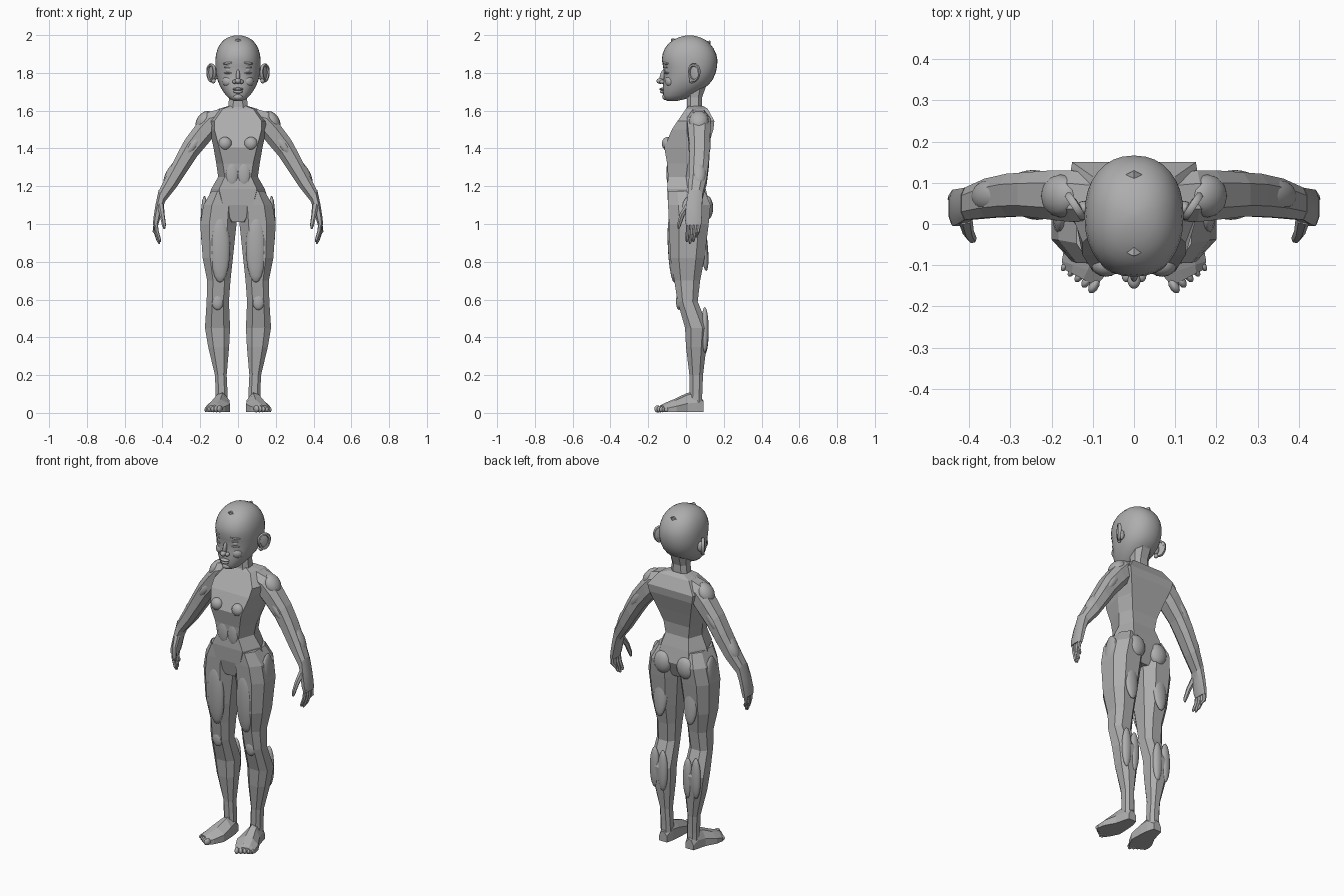
import bpy, bmesh, math
from mathutils import Matrix, Vector, Euler

skin = bpy.data.materials.new("plain grey")
skin.diffuse_color = (0.42, 0.42, 0.42, 1)
OCT = [(-1, -.5), (-.5, -1), (.5, -1), (1, -.5), (1, .5), (.5, 1), (-.5, 1), (-1, .5)]


def finish(name, bm, mirror=False, smooth=0):
    bmesh.ops.recalc_face_normals(bm, faces=bm.faces)
    me = bpy.data.meshes.new(name)
    bm.to_mesh(me)
    bm.free()
    me.materials.append(skin)
    ob = bpy.data.objects.new(name, me)
    bpy.context.collection.objects.link(ob)
    if mirror:
        ob.modifiers.new("mirror", 'MIRROR').use_mirror_merge = False
    if smooth:
        bpy.ops.object.select_all(action='DESELECT')
        ob.select_set(True)
        bpy.context.view_layer.objects.active = ob
        bpy.ops.object.shade_smooth_by_angle(angle=math.radians(smooth))
    return ob


def add_loft(bm, rings):
    vs = [[bm.verts.new(p) for p in r] for r in rings]
    n = len(vs[0])
    for a, b in zip(vs, vs[1:]):
        for i in range(n):
            bm.faces.new((a[i], a[(i + 1) % n], b[(i + 1) % n], b[i]))
    bm.faces.new(vs[0])
    bm.faces.new(vs[-1])


def loft(name, rings, mirror=False, smooth=0):
    bm = bmesh.new()
    add_loft(bm, rings)
    return finish(name, bm, mirror, smooth)


def blobs(name, items, mirror=True, seg=16):
    """Smooth ellipsoids: (centre, radii, rotation in degrees)."""
    bm = bmesh.new()
    for c, r, rot in items:
        e = Euler([math.radians(a) for a in rot])
        m = Matrix.LocRotScale(Vector(c), e, Vector(r))
        bmesh.ops.create_uvsphere(bm, u_segments=seg, v_segments=seg // 2 + 2, radius=1, matrix=m)
    return finish(name, bm, mirror, 60)


def tubes(name, paths, sides=6):
    """Tapered limbs: each path lists (x, y, z, radius)."""
    bm = bmesh.new()
    for path in paths:
        d = (Vector(path[-1][:3]) - Vector(path[0][:3])).normalized()
        u = d.orthogonal().normalized()
        w = d.cross(u)
        add_loft(bm, [[Vector(p[:3]) + p[3] * (u * math.cos(t) + w * math.sin(t))
                       for t in [k * math.tau / sides for k in range(sides)]] for p in path])
    return finish(name, bm, True, 40)


# torso: z, side width, front width, front y, back width, back y, side y
torso = [(1.01, .10, .03, -.075, .05, .09, .02), (1.10, .17, .08, -.095, .10, .125, .02),
         (1.185, .142, .10, -.10, .09, .105, .01), (1.25, .105, .07, -.095, .075, .085, .0),
         (1.32, .115, .08, -.10, .085, .09, .01), (1.405, .13, .10, -.115, .11, .115, .02),
         (1.50, .15, .125, -.075, .14, .145, .05), (1.545, .165, .125, -.045, .15, .15, .06),
         (1.61, .10, .08, .0, .10, .115, .06), (1.625, .05, .04, .015, .05, .09, .05)]
loft("torso", [[(0, f, z), (wf, f, z), (ws, m, z), (wb, b, z), (0, b, z),
                (-wb, b, z), (-ws, m, z), (-wf, f, z)] for z, ws, wf, f, wb, b, m in torso])

# neck
loft("neck", [[(u * w, (f + b) / 2 + v * (b - f) / 2, z) for u, v in OCT]
              for z, w, f, b in [(1.57, .075, -.01, .11), (1.62, .052, .005, .085),
                                 (1.67, .047, .005, .085), (1.74, .055, -.02, .11)]])

# legs: z, inner x, outer x, front y, back y
legs = [(1.175, .01, .14, -.095, .10), (1.10, .005, .183, -.095, .13), (1.0, .008, .20, -.09, .12),
        (.82, .027, .187, -.083, .098), (.70, .04, .163, -.062, .075), (.59, .048, .166, -.045, .062),
        (.45, .042, .175, -.005, .118), (.35, .047, .158, .0, .108), (.20, .06, .122, .018, .09),
        (.10, .055, .118, .02, .086), (.04, .055, .118, .015, .086)]
loft("leg", [[((i + o) / 2 + u * (o - i) / 2, (f + b) / 2 + v * (b - f) / 2, z) for u, v in OCT]
             for z, i, o, f, b in legs], True)

# feet: inner point, outer point, top z
feet = [((.062, .092), (.113, .092), .06), ((.05, .05), (.122, .06), .11),
        ((.045, .0), (.135, .01), .10), ((.043, -.07), (.168, -.05), .068),
        ((.07, -.125), (.175, -.09), .048), ((.092, -.15), (.17, -.11), .036)]
foot_rings = []
for (ix, iy), (ox, oy), h in feet:
    prof = [(0, 0), (1, 0), (1, .45), (.75, .9), (.4, 1), (0, .6)]
    foot_rings.append([(ix + (ox - ix) * s, iy + (oy - iy) * s, .005 + h * t) for s, t in prof])
loft("foot", foot_rings, True)
blobs("toes", [((.097 + .0175 * k, -.150 + .0125 * k, .021 - .001 * k),
                (.012 - .001 * k, .021 - .001 * k, .019 - .0015 * k), (0, 0, 30)) for k in range(5)], seg=10)

# arms: outer x z, inner x z, front y, back y
arms = [(.09, 1.61, .09, 1.48, .01, .12), (.16, 1.592, .135, 1.455, .005, .13),
        (.215, 1.535, .155, 1.43, .01, .13), (.282, 1.445, .215, 1.36, .018, .125),
        (.325, 1.365, .262, 1.29, .018, .122), (.375, 1.265, .325, 1.195, .015, .11),
        (.42, 1.175, .385, 1.12, .01, .088)]
loft("arm", [[((xi + xo) / 2 + u * (xo - xi) / 2, (f + b) / 2 + v * (b - f) / 2,
               (zi + zo) / 2 + u * (zo - zi) / 2) for u, v in OCT]
             for xo, zo, xi, zi, f, b in arms], True)

# hands
palm = [(.42, 1.18, .385, 1.12, .01, .088), (.437, 1.10, .40, 1.08, .0, .085),
        (.448, 1.03, .415, 1.02, -.005, .083), (.45, .995, .424, .99, .0, .08)]
loft("palm", [[((xi + xo) / 2 + u * (xo - xi) / 2, (f + b) / 2 + v * (b - f) / 2,
                (zi + zo) / 2 + u * (zo - zi) / 2) for u, v in OCT]
              for xo, zo, xi, zi, f, b in palm], True, 30)
tubes("fingers", [[(.436, .01 + .02 * k, 1.01, .011), (.442 - .004 * (3 - k), .009 + .018 * k, .96, .0105),
                   (.428 - .004 * (3 - k), .005 + .017 * k, e + .012, .009),
                   (.424 - .004 * (3 - k), .004 + .017 * k, e, .004)]
                  for k, e in enumerate((.905, .895, .905, .93))])
tubes("thumb", [[(.41, .015, 1.10, .018), (.402, -.02, 1.05, .014),
                 (.392, -.037, .995, .011), (.39, -.04, .975, .005)]])

# muscle pads over the flat body
blobs("front_thigh_pad", [((.095, -.072, .87), (.053, .024, .18), (3, 0, 0))])
blobs("outer_thigh_pad", [((.178, .02, 1.0), (.02, .055, .15), (0, 0, 0))])
blobs("back_thigh_pad", [((.10, .092, .90), (.045, .022, .15), (6, 0, 0))])
blobs("buttock_pad", [((.075, .11, 1.085), (.055, .034, .065), (0, 0, 0))])
blobs("calf_pad", [((.082, .10, .43), (.03, .02, .12), (0, 0, 0)),
                   ((.135, .10, .44), (.03, .02, .12), (0, 0, 0))])
blobs("knee_pad", [((.108, -.037, .59), (.032, .016, .045), (0, 0, 0))])
blobs("chest_pad", [((.068, -.098, 1.425), (.036, .03, .036), (0, 0, 0))])
blobs("belly_pad", [((.032, -.09, 1.27), (.035, .014, .07), (0, 0, 0))])
blobs("shoulder_pad", [((.178, .068, 1.545), (.04, .052, .06), (0, -35, 0))])
blobs("upper_arm_pad", [((.235, .04, 1.42), (.027, .03, .075), (0, -37, 0)),
                        ((.245, .105, 1.42), (.027, .026, .08), (0, -35, 0))])
blobs("forearm_pad", [((.345, .068, 1.27), (.033, .04, .08), (0, -31, 0))])

# head: z, half width, front y, back y
head = [(1.652, .022, -.10, -.045), (1.662, .045, -.115, .0), (1.68, .063, -.12, .035),
        (1.705, .081, -.122, .075), (1.735, .098, -.122, .118), (1.765, .109, -.119, .142),
        (1.80, .117, -.116, .157), (1.835, .12, -.122, .165), (1.87, .12, -.128, .166),
        (1.90, .116, -.124, .16), (1.93, .107, -.112, .146), (1.955, .093, -.093, .126),
        (1.975, .074, -.067, .102), (1.988, .053, -.039, .075), (1.996, .029, -.011, .048),
        (1.999, .008, .012, .026)]


def skull(z, w, f, b, n=32):
    out = []
    for k in range(n):
        c, s = math.cos(k * math.tau / n), math.sin(k * math.tau / n)
        out.append((w * math.copysign(abs(c) ** .9, c),
                    (f + b) / 2 + (b - f) / 2 * math.copysign(abs(s) ** .9, s), z))
    return out


loft("head", [skull(*h) for h in head], smooth=50)

# face
blobs("nose", [((0, -.136, 1.757), (.016, .021, .015), (0, 0, 0)),
               ((0, -.122, 1.785), (.010, .016, .035), (-14, 0, 0)),
               ((.018, -.126, 1.753), (.012, .015, .011), (0, 0, 0)),
               ((-.018, -.126, 1.753), (.012, .015, .011), (0, 0, 0))], mirror=False)
blobs("lips", [((0, -.124, 1.714), (.028, .017, .008), (0, 0, 0)),
               ((0, -.122, 1.700), (.024, .016, .009), (0, 0, 0)),
               ((0, -.108, 1.673), (.026, .018, .017), (0, 0, 0))], mirror=False)
blobs("eye", [((.047, -.090, 1.815), (.022, .022, .020), (0, 0, 0))])
blobs("eyelid", [((.047, -.094, 1.831), (.031, .021, .009), (0, 0, 20)),
                 ((.048, -.092, 1.799), (.028, .020, .006), (0, 0, 20))])
blobs("brow", [((.05, -.103, 1.852), (.034, .015, .008), (0, 6, 24))])
blobs("cheek", [((.055, -.088, 1.755), (.03, .022, .028), (0, 0, 30))])

# ears: a swept rim, a bowl and a lobe
bm = bmesh.new()
frame = Matrix.Translation((.142, .043, 1.800)) @ Matrix.Rotation(math.radians(-33), 4, 'Z')
N, M = 20, 6
grid = []
for i in range(N):
    a = math.tau * i / N
    grid.append([bm.verts.new(frame @ Vector((.010 * math.sin(t),
                 (.030 + .009 * math.cos(t)) * math.cos(a) * (1 + .15 * math.sin(a)),
                 (.042 + .009 * math.cos(t)) * math.sin(a))))
                 for t in [j * math.tau / M for j in range(M)]])
for i in range(N):
    for j in range(M):
        p, q = grid[i], grid[(i + 1) % N]
        bm.faces.new((p[j], q[j], q[(j + 1) % M], p[(j + 1) % M]))
finish("ear_rim", bm, True, 60)
blobs("ear_bowl", [((.138, .043, 1.800), (.008, .032, .044), (0, 0, -33)),
                   ((.122, .038, 1.792), (.018, .018, .03), (0, 0, -20)),
                   ((.130, .030, 1.758), (.011, .013, .014), (0, 0, -30))])

# small diamond tabs on the scalp
for nm, c, tilt in [("front_scalp_tab", (0, -.071, 1.974), 42), ("rear_scalp_tab", (0, .122, 1.962), -40)]:
    bm = bmesh.new()
    m = Matrix.LocRotScale(Vector(c), Euler((math.radians(tilt), 0, 0)), Vector((1, .7, 1)))
    bmesh.ops.create_cone(bm, cap_ends=True, segments=4, radius1=.026, radius2=.004, depth=.018, matrix=m)
    finish(nm, bm)
